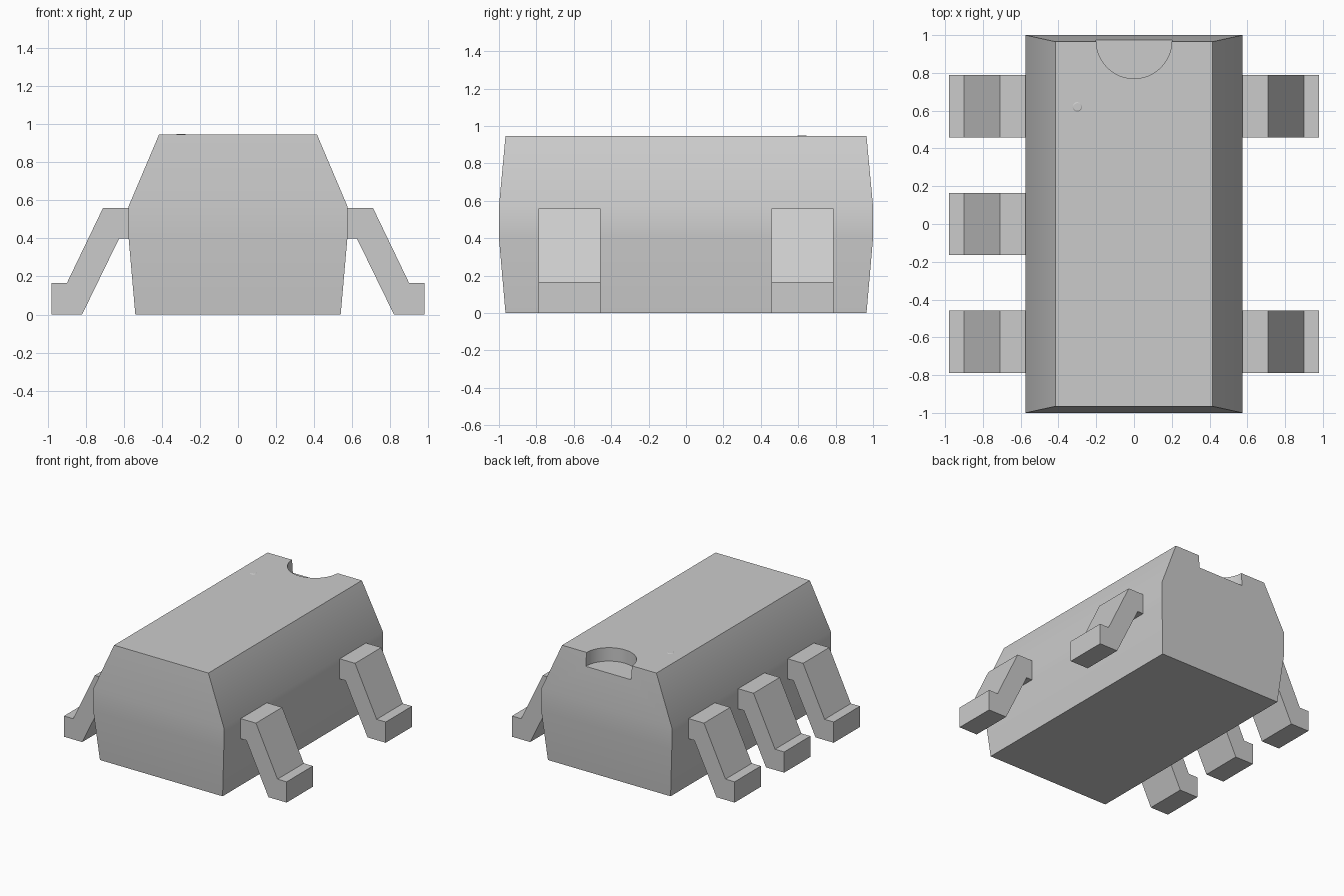
import bpy
import bmesh
import math

cube = bpy.data.objects.get("Cube")
if cube:
    bpy.data.objects.remove(cube, do_unlink=True)

# One plain grey for the whole part
grey = bpy.data.materials.new("plain grey")
grey.use_nodes = True
grey.diffuse_color = (0.6, 0.6, 0.6, 1)
grey.node_tree.nodes["Principled BSDF"].inputs["Base Color"].default_value = (0.6, 0.6, 0.6, 1)


def make_object(name, bm):
    bmesh.ops.recalc_face_normals(bm, faces=bm.faces)
    mesh = bpy.data.meshes.new(name)
    bm.to_mesh(mesh)
    bm.free()
    mesh.materials.append(grey)
    obj = bpy.data.objects.new(name, mesh)
    bpy.context.collection.objects.link(obj)
    return obj


def activate(obj):
    bpy.ops.object.select_all(action="DESELECT")
    obj.select_set(True)
    bpy.context.view_layer.objects.active = obj


# Body: stacked rectangular sections (half width, half length, height)
sections = [(0.54, 0.965, 0), (0.575, 1.0, 0.4), (0.575, 1.0, 0.57), (0.415, 0.965, 0.947)]
bm = bmesh.new()
rings = [[bm.verts.new((sx * w, sy * l, z)) for sx, sy in ((-1, -1), (1, -1), (1, 1), (-1, 1))]
         for w, l, z in sections]
for low, high in zip(rings, rings[1:]):
    for i in range(4):
        j = (i + 1) % 4
        bm.faces.new((low[i], low[j], high[j], high[i]))
bm.faces.new(rings[0][::-1])
bm.faces.new(rings[-1])
body = make_object("body", bm)

# Half-round orientation notch in the top at the back
bm = bmesh.new()
bmesh.ops.create_cone(bm, cap_ends=True, segments=64, radius1=0.2, radius2=0.2, depth=0.3)
bmesh.ops.translate(bm, verts=bm.verts, vec=(0, 0.97, 0.99))
cutter = make_object("notch_cutter", bm)
cutter.hide_render = True
notch = body.modifiers.new("notch", "BOOLEAN")
notch.operation = "DIFFERENCE"
notch.solver = "EXACT"
notch.object = cutter
activate(body)
bpy.ops.object.modifier_apply(modifier=notch.name)
bpy.data.objects.remove(cutter, do_unlink=True)
activate(body)
bpy.ops.object.shade_smooth_by_angle(angle=math.radians(30))

# Shallow marker dot on the top
bm = bmesh.new()
bmesh.ops.create_cone(bm, cap_ends=True, segments=24, radius1=0.03, radius2=0.02, depth=0.006)
bmesh.ops.translate(bm, verts=bm.verts, vec=(-0.3, 0.62, 0.947))
dot = make_object("marker_dot", bm)
activate(dot)
bpy.ops.object.shade_smooth_by_angle(angle=math.radians(30))

# Bent leads: one side profile, extruded along y
profile = [(0.565, 0.56), (0.71, 0.56), (0.9, 0.165), (0.98, 0.165),
           (0.98, 0), (0.82, 0), (0.625, 0.4), (0.565, 0.4)]


def make_lead(name, side, y, width=0.33):
    bm = bmesh.new()
    face = bm.faces.new([bm.verts.new((side * x, y - width / 2, z)) for x, z in profile])
    out = bmesh.ops.extrude_face_region(bm, geom=[face])["geom"]
    moved = [v for v in out if isinstance(v, bmesh.types.BMVert)]
    bmesh.ops.translate(bm, verts=moved, vec=(0, width, 0))
    return make_object(name, bm)


pitch = 0.623
for label, y in (("front", -pitch), ("middle", 0), ("back", pitch)):
    make_lead("right_lead_" + label, -1, y)
    if y:
        make_lead("left_lead_" + label, 1, y)
